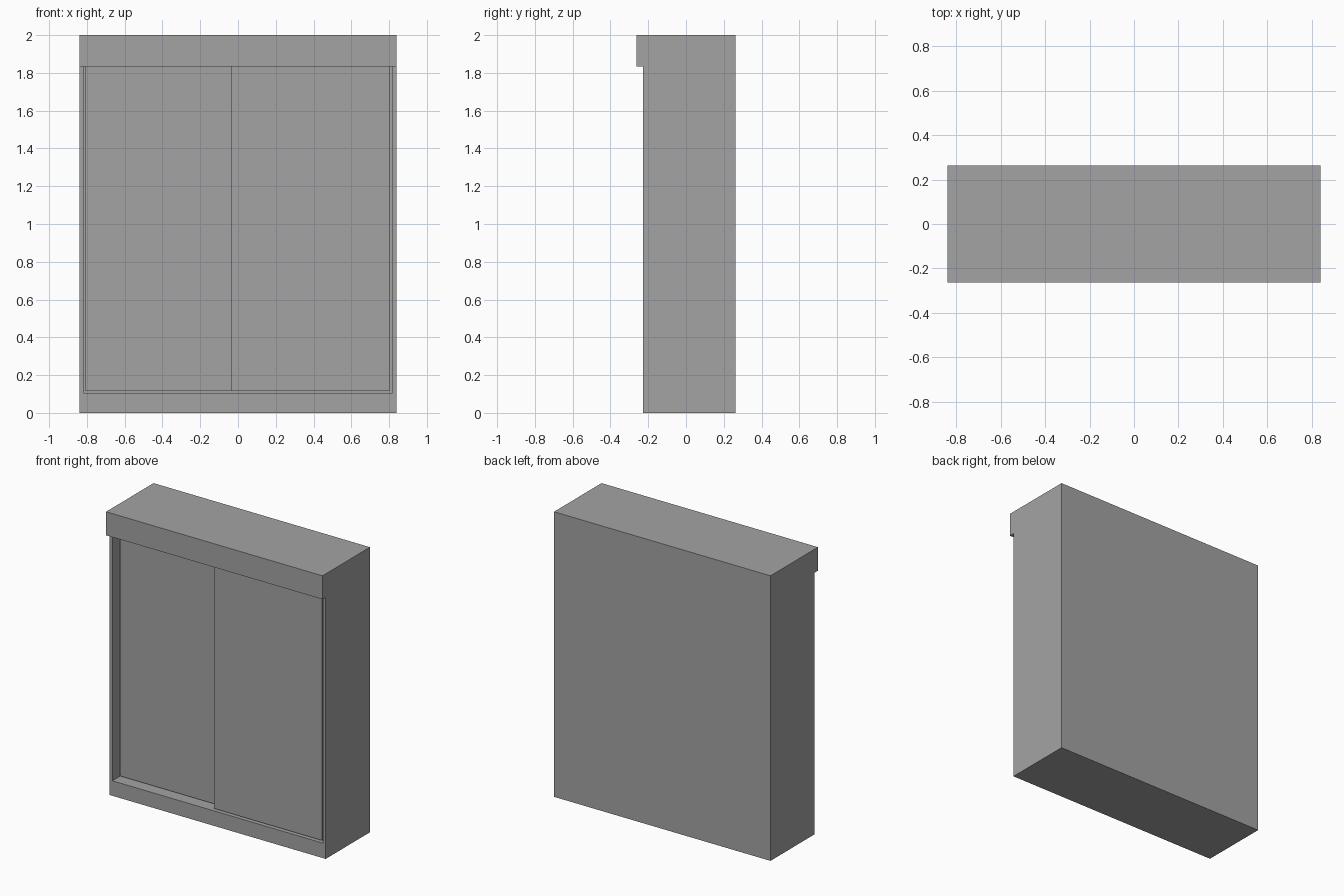
import bpy, bmesh
from mathutils import Vector

if "Cube" in bpy.data.objects:
    bpy.data.objects.remove(bpy.data.objects["Cube"])

grey = bpy.data.materials.new("plain grey")
grey.diffuse_color = (0.37, 0.37, 0.37, 1)
grey.use_nodes = True
grey.node_tree.nodes["Principled BSDF"].inputs["Base Color"].default_value = grey.diffuse_color


def finish(name, bm):
    bmesh.ops.recalc_face_normals(bm, faces=bm.faces)
    mesh = bpy.data.meshes.new(name)
    bm.to_mesh(mesh)
    bm.free()
    mesh.materials.append(grey)
    obj = bpy.data.objects.new(name, mesh)
    bpy.context.collection.objects.link(obj)
    return obj


def box_bm(lo, hi):
    bm = bmesh.new()
    bmesh.ops.create_cube(bm, size=1)
    lo, hi = Vector(lo), Vector(hi)
    for v in bm.verts:
        v.co = [lo[i] + (v.co[i] + 0.5) * (hi[i] - lo[i]) for i in range(3)]
    return bm


def box(name, lo, hi):
    return finish(name, box_bm(lo, hi))


# Carcass: one box whose front is inset and pushed back to form the cavity
FRONT, BACK = -0.227, 0.263
bm = box_bm((-0.84, FRONT, 0), (0.84, BACK, 2))
front = min(bm.faces, key=lambda f: f.calc_center_median().y)
bmesh.ops.inset_individual(bm, faces=[front], thickness=0.05)
for v in front.verts:
    v.co.x = 0.817 if v.co.x > 0 else -0.817
    v.co.z = 1.84 if v.co.z > 1 else 0.105
cavity = bmesh.ops.extrude_discrete_faces(bm, faces=[front])["faces"][0]
for v in cavity.verts:
    v.co.y = BACK - 0.02
finish("carcass", bm)

# Fascia board covering the sliding rail
box("top_fascia", (-0.84, -0.263, 1.835), (0.84, FRONT, 2))

# Two overlapping sliding doors, the left one on the rear track
box("right_sliding_door", (-0.036, -0.215, 0.115), (0.803, -0.17, 1.833))
box("left_sliding_door", (-0.807, -0.157, 0.115), (0.03, -0.112, 1.833))
